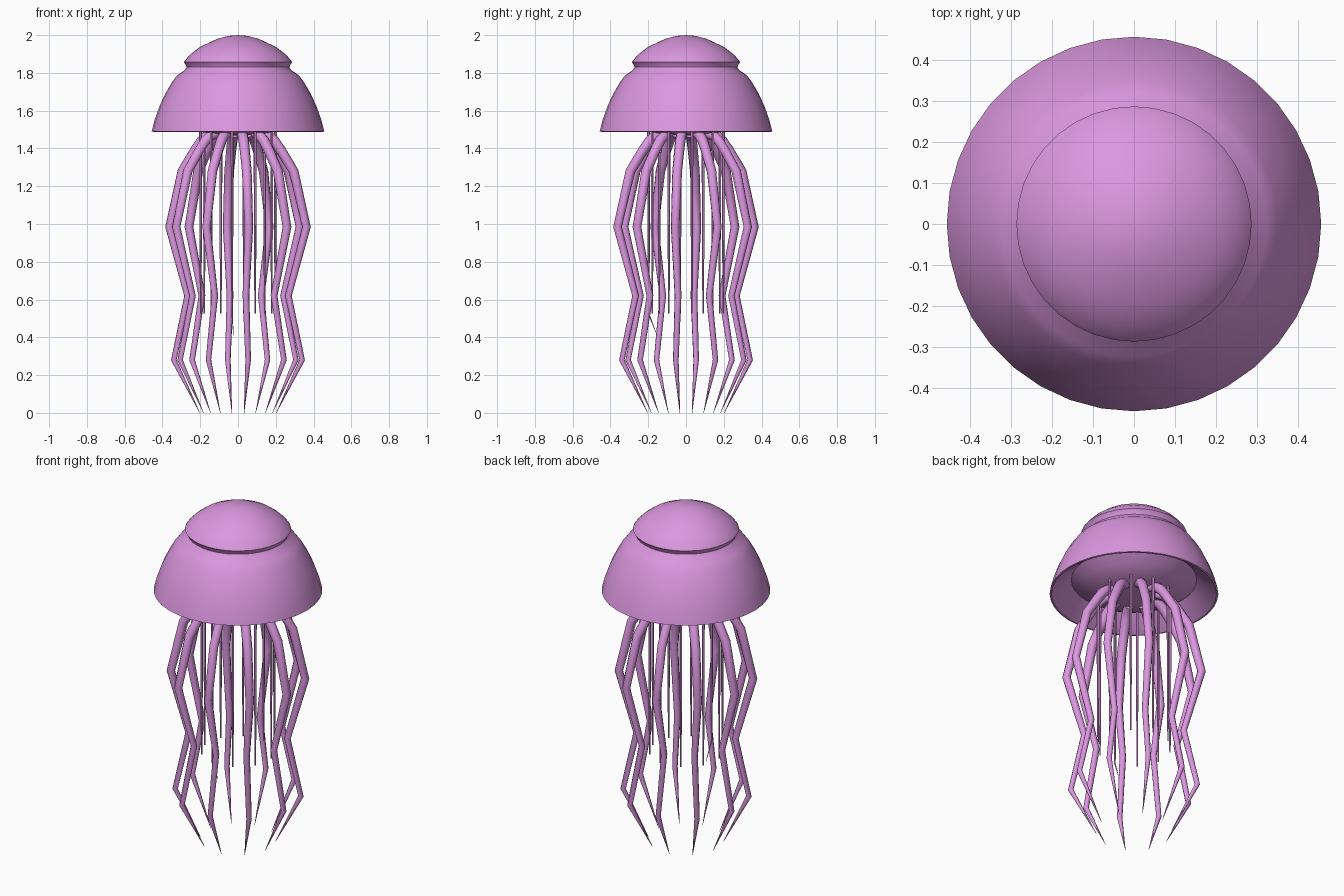
import bpy, bmesh, math
from mathutils import Vector

if "Cube" in bpy.data.objects:
    bpy.data.objects.remove(bpy.data.objects["Cube"])

pink = bpy.data.materials.new("orchid_pink")
pink.diffuse_color = (0.71, 0.31, 0.74, 1)
pink.use_nodes = True
pink.node_tree.nodes["Principled BSDF"].inputs["Base Color"].default_value = pink.diffuse_color


def finish(bm, name, angle):
    """Turn a bmesh into a smooth-shaded object."""
    bmesh.ops.remove_doubles(bm, verts=bm.verts, dist=1e-5)
    bmesh.ops.recalc_face_normals(bm, faces=bm.faces)
    me = bpy.data.meshes.new(name)
    bm.to_mesh(me)
    bm.free()
    me.materials.append(pink)
    ob = bpy.data.objects.new(name, me)
    bpy.context.collection.objects.link(ob)
    bpy.ops.object.select_all(action='DESELECT')
    ob.select_set(True)
    bpy.context.view_layer.objects.active = ob
    bpy.ops.object.shade_smooth_by_angle(angle=math.radians(angle))
    return ob


def lathe(name, profile, sides=36):
    """Revolve an (r, z) profile around the z axis."""
    bm = bmesh.new()
    vs = [bm.verts.new((r, 0, z)) for r, z in profile]
    es = [bm.edges.new(p) for p in zip(vs, vs[1:])]
    bmesh.ops.spin(bm, geom=vs + es, cent=(0, 0, 0), axis=(0, 0, 1),
                   angle=math.tau, steps=sides, use_merge=True)
    return finish(bm, name, 35)


def tube(name, path, azimuth, sides=8):
    """Tapered tube through (r, z, radius) points in a vertical radial plane."""
    out = Vector((math.cos(azimuth), math.sin(azimuth), 0))
    side = Vector((-out.y, out.x, 0))
    pts = [out * r + Vector((0, 0, z)) for r, z, _ in path]
    bm = bmesh.new()
    rings = []
    for i, p in enumerate(pts):
        a, b = pts[max(i - 1, 0)], pts[min(i + 1, len(pts) - 1)]
        normal = (b - a).normalized().cross(side)
        rings.append([bm.verts.new(p + path[i][2] * (normal * math.cos(t) + side * math.sin(t)))
                      for t in (math.tau * k / sides for k in range(sides))])
    for a, b in zip(rings, rings[1:]):
        for k in range(sides):
            j = (k + 1) % sides
            bm.faces.new((a[k], a[j], b[j], b[k]))
    bm.faces.new(rings[0])
    bm.faces.new(rings[-1])
    return finish(bm, name, 50)


# Bell: cap, groove, ledge, skirt, rim and bulging underside
lathe("bell", [
    (0, 2.0), (0.05, 1.996), (0.11, 1.98), (0.20, 1.938), (0.25, 1.9),
    (0.28, 1.868), (0.287, 1.857), (0.278, 1.845), (0.272, 1.83), (0.282, 1.815),
    (0.323, 1.786), (0.35, 1.75), (0.385, 1.69), (0.415, 1.625), (0.44, 1.555),
    (0.457, 1.49), (0.447, 1.488), (0.40, 1.52), (0.34, 1.575),
    (0.28, 1.53), (0.20, 1.488), (0.10, 1.472), (0, 1.468)])

# Ten long tentacles, zigzagging outwards and inwards
tentacle = [(0.12, 1.482, 0.026), (0.16, 1.47, 0.028), (0.195, 1.44, 0.028),
            (0.23, 1.39, 0.027), (0.298, 1.28, 0.026), (0.367, 0.985, 0.023),
            (0.27, 0.62, 0.018), (0.344, 0.28, 0.015), (0.205, 0.0, 0.001)]
for i in range(10):
    tube(f"tentacle_{i + 1}", tentacle, math.radians(36 * i - 9))

# Ten thin hanging strands between the tentacles, one with a curled tip
strand = [(0.2, 1.51, 0.008), (0.2, 1.0, 0.007), (0.2, 0.525, 0.004)]
curl = [(0.155, 0.41, 0.001)]
for i in range(10):
    tube(f"strand_{i + 1}", strand + (curl if i == 7 else []),
         math.radians(36 * i + 9), 6)
